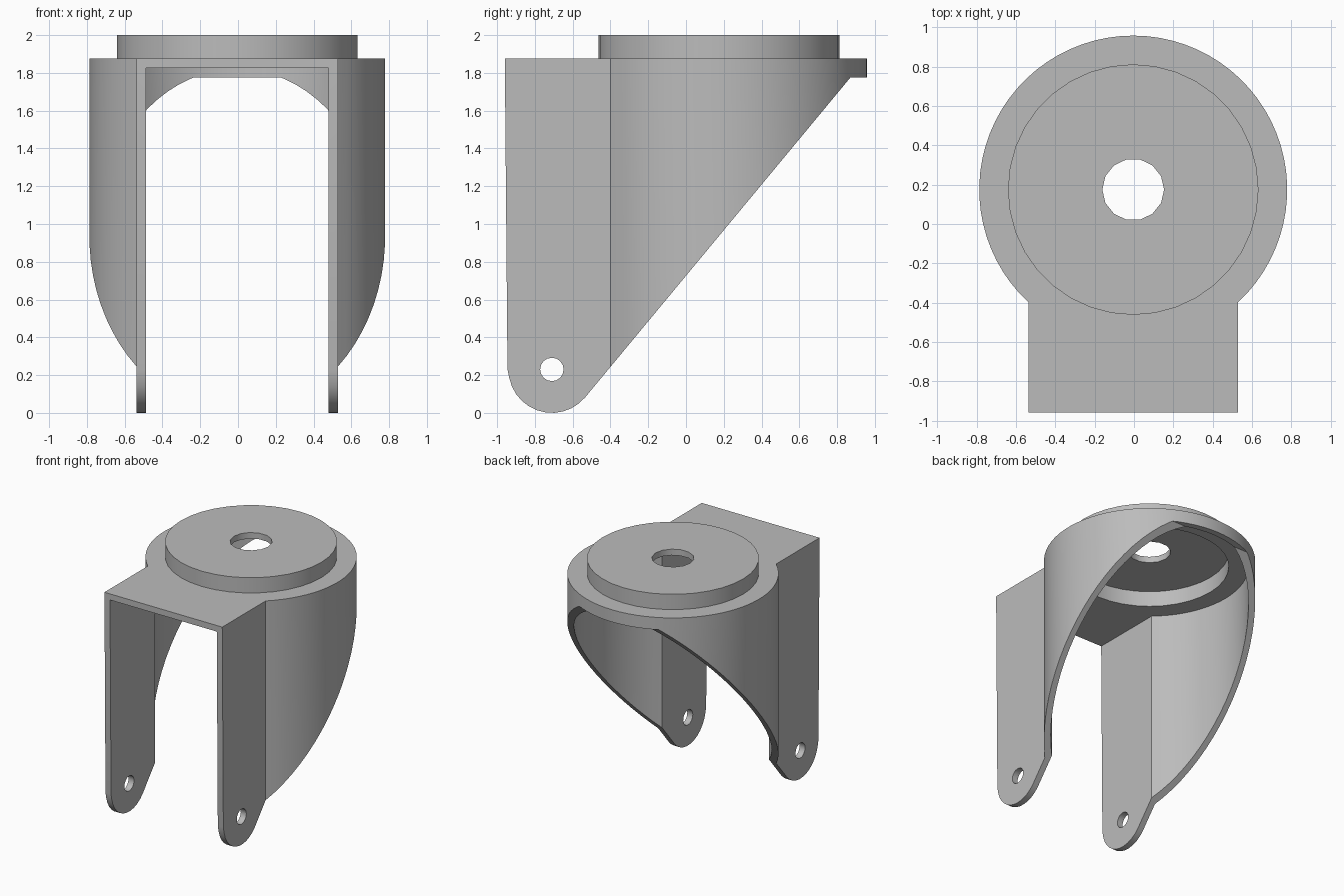
import bpy, bmesh, math
from mathutils import Vector

if "Cube" in bpy.data.objects:
    bpy.data.objects.remove(bpy.data.objects["Cube"], do_unlink=True)

CX, CY = -0.004, 0.175      # swivel axis
TOP, WALL = 1.875, 0.05     # fork crown height, sheet thickness
AXLE_Y, AXLE_Z = -0.71, 0.23

grey = bpy.data.materials.new("grey_metal")
grey.use_nodes = True
colour = (0.5, 0.5, 0.5, 1)
grey.diffuse_color = colour
grey.node_tree.nodes["Principled BSDF"].inputs["Base Color"].default_value = colour


def arc(cx, cy, r, start, end, steps):
    angles = [math.radians(start + (end - start) * i / steps) for i in range(steps + 1)]
    return [(cx + r * math.cos(a), cy + r * math.sin(a)) for a in angles]


def prism(name, outline, low, high, sideways=False):
    """Extrude an outline along z, or along x when sideways."""
    place = (lambda u, v, w: (w, u, v)) if sideways else (lambda u, v, w: (u, v, w))
    bm = bmesh.new()
    face = bm.faces.new([bm.verts.new(place(u, v, low)) for u, v in outline])
    moved = bmesh.ops.extrude_face_region(bm, geom=[face])["geom"]
    bmesh.ops.translate(bm, vec=Vector(place(0, 0, high - low)),
                        verts=[g for g in moved if isinstance(g, bmesh.types.BMVert)])
    bmesh.ops.recalc_face_normals(bm, faces=bm.faces)
    mesh = bpy.data.meshes.new(name)
    bm.to_mesh(mesh)
    bm.free()
    mesh.materials.append(grey)
    obj = bpy.data.objects.new(name, mesh)
    bpy.context.collection.objects.link(obj)
    return obj


def disc(name, r, low, high, sides):
    return prism(name, arc(CX, CY, r, 0, 360, sides)[:-1], low, high)


def combine(obj, tool, operation):
    mod = obj.modifiers.new("combine", "BOOLEAN")
    mod.operation, mod.object, mod.solver = operation, tool, "EXACT"
    bpy.context.view_layer.objects.active = obj
    bpy.ops.object.modifier_apply(modifier=mod.name)
    bpy.data.objects.remove(tool, do_unlink=True)


def keyhole(r, half, front):
    """Round plan with a straight-sided neck running to the front."""
    a = math.degrees(math.acos(half / r))
    return arc(CX, CY, r, -a, 180 + a, 56) + [(CX - half, front), (CX + half, front)]


# Hollow fork: keyhole shell, open at the front and below
fork = prism("caster_fork", keyhole(0.783, 0.533, -0.96), 0, TOP)
combine(fork, prism("hollow", keyhole(0.783 - WALL, 0.533 - WALL, -1.2), -0.1, TOP - WALL),
        "DIFFERENCE")

# Side silhouette: rounded leg ends and slanted back edge
side = [(-0.96, TOP + 0.1)] + arc(AXLE_Y, AXLE_Z, 0.23, 180, 320, 12)
side[1] = (-0.945, AXLE_Z)
side += [(0.87, 1.775), (1.1, 1.775), (1.1, TOP + 0.1)]
combine(fork, prism("silhouette", side, -1, 1, True), "INTERSECT")

# Raised swivel seat, hollow underneath
combine(fork, disc("swivel_seat", 0.637, TOP - 0.03, 2.0, 36), "UNION")
combine(fork, disc("seat_recess", 0.587, 1.7, 2.0 - WALL, 36), "DIFFERENCE")

# Swivel hole and axle holes
combine(fork, disc("swivel_hole", 0.157, 1.6, 2.2, 14), "DIFFERENCE")
axle = arc(AXLE_Y, AXLE_Z, 0.062, 0, 360, 16)[:-1]
combine(fork, prism("axle_hole", axle, -1, 1, True), "DIFFERENCE")

bpy.ops.object.select_all(action="DESELECT")
fork.select_set(True)
bpy.context.view_layer.objects.active = fork
bpy.ops.object.shade_smooth_by_angle(angle=math.radians(30))
